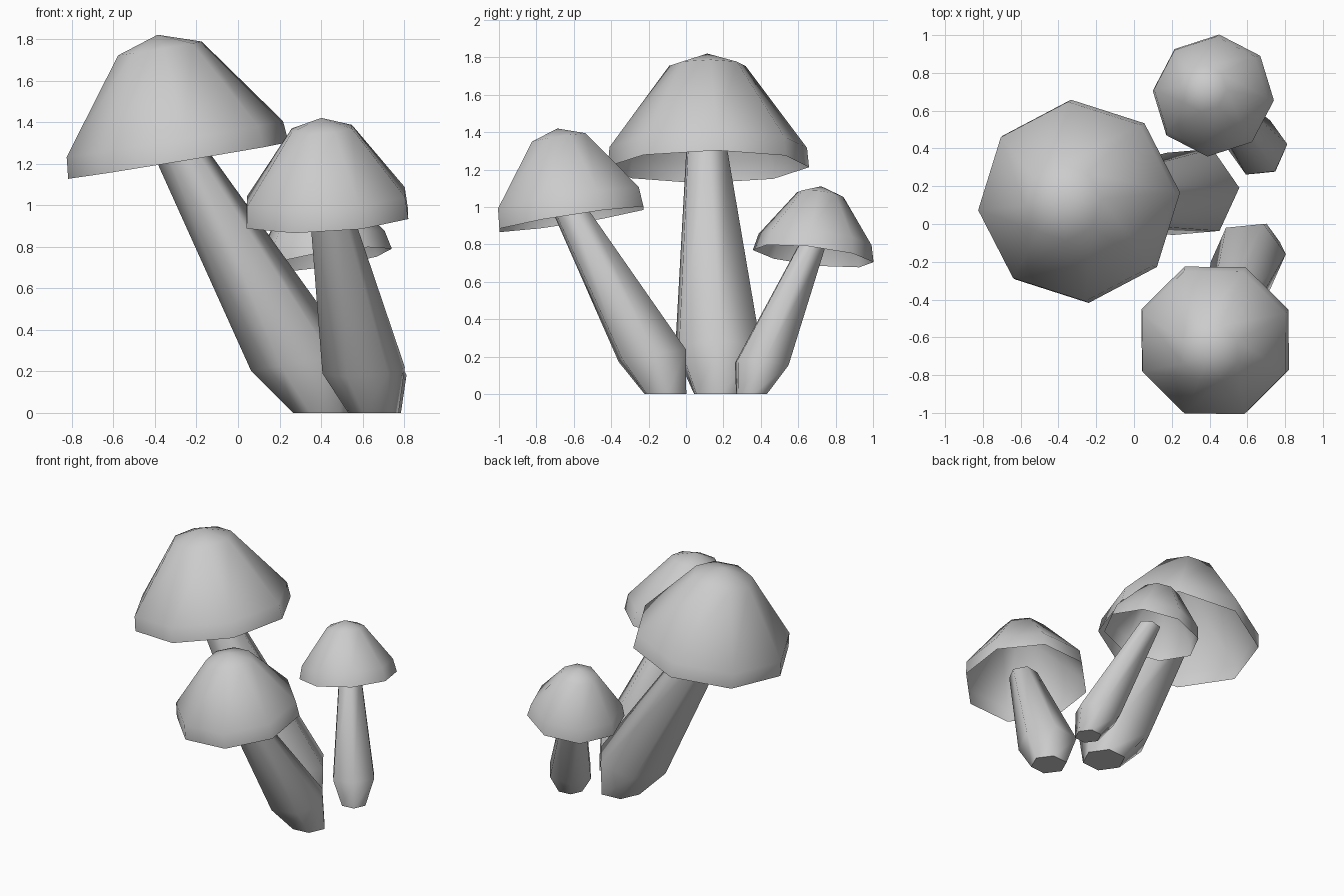
import bpy, bmesh
from math import cos, sin, radians
from mathutils import Vector

if "Cube" in bpy.data.objects:
    bpy.data.objects.remove(bpy.data.objects["Cube"])

UP = Vector((0, 0, 1))


def ring(bm, centre, radius, sides, turn, axis):
    # Regular polygon of vertices, square to the axis
    rot = UP.rotation_difference(axis)
    verts = []
    for i in range(sides):
        a = radians(turn + 360 * i / sides)
        p = rot @ Vector((radius * cos(a), radius * sin(a), 0))
        verts.append(bm.verts.new(Vector(centre) + p))
    return verts


def bridge(bm, low, high):
    n = len(low)
    for i in range(n):
        j = (i + 1) % n
        bm.faces.new((low[i], low[j], high[j], high[i]))


def finish(bm, name):
    mesh = bpy.data.meshes.new(name)
    bm.to_mesh(mesh)
    bm.free()
    obj = bpy.data.objects.new(name, mesh)
    bpy.context.collection.objects.link(obj)


def make_cap(name, centre, axis, turn, profile, apex):
    # Open eight-sided bell, profile = (height along axis, radius)
    bm = bmesh.new()
    rings = [ring(bm, Vector(centre) + axis * h, r, 8, turn, axis) for h, r in profile]
    for low, high in zip(rings, rings[1:]):
        bridge(bm, low, high)
    tip = bm.verts.new(Vector(centre) + axis * apex)
    top = rings[-1]
    for i in range(8):
        bm.faces.new((top[i], top[(i + 1) % 8], tip))
    for f in bm.faces:
        f.smooth = True
    finish(bm, name)


def make_stem(name, base, bulge, top, axis, turn):
    # Six-sided leaning stem, each section = (centre, radius)
    bm = bmesh.new()
    rings = [ring(bm, c, r, 6, turn, ax)
             for (c, r), ax in ((base, UP), (bulge, axis), (top, axis))]
    for low, high in zip(rings, rings[1:]):
        bridge(bm, low, high)
    for f in bm.faces:
        f.smooth = True
    foot = bm.faces.new(rings[0][::-1])
    for e in foot.edges:
        e.smooth = False
    finish(bm, name)


# Large mushroom leaning left
axis = Vector((-0.165, -0.01, 1)).normalized()
make_cap("large_cap", (-0.287, 0.12, 1.215), axis, 5,
         [(0, 0.54), (0.105, 0.53), (0.547, 0.205)], 0.614)
make_stem("large_stem", ((0.41, 0.175, 0), 0.145), ((0.31, 0.17, 0.245), 0.252),
          ((-0.31, 0.11, 1.31), 0.12), axis, 5)

# Medium mushroom leaning to the front
axis = Vector((-0.06, -0.155, 1)).normalized()
make_cap("medium_cap", (0.43, -0.612, 0.935), axis, 22.5,
         [(0, 0.422), (0.107, 0.412), (0.44, 0.157)], 0.492)
make_stem("medium_stem", ((0.652, -0.11, 0), 0.122), ((0.605, -0.18, 0.205), 0.2),
          ((0.44, -0.63, 1.0), 0.097), axis, 6)

# Small mushroom leaning to the back
axis = Vector((-0.155, 0.115, 1)).normalized()
make_cap("small_cap", (0.42, 0.68, 0.738), axis, -5,
         [(0, 0.326), (0.09, 0.305), (0.335, 0.125)], 0.38)
make_stem("small_stem", ((0.695, 0.35, 0), 0.09), ((0.657, 0.405, 0.16), 0.157),
          ((0.435, 0.677, 0.80), 0.078), axis, 6)
